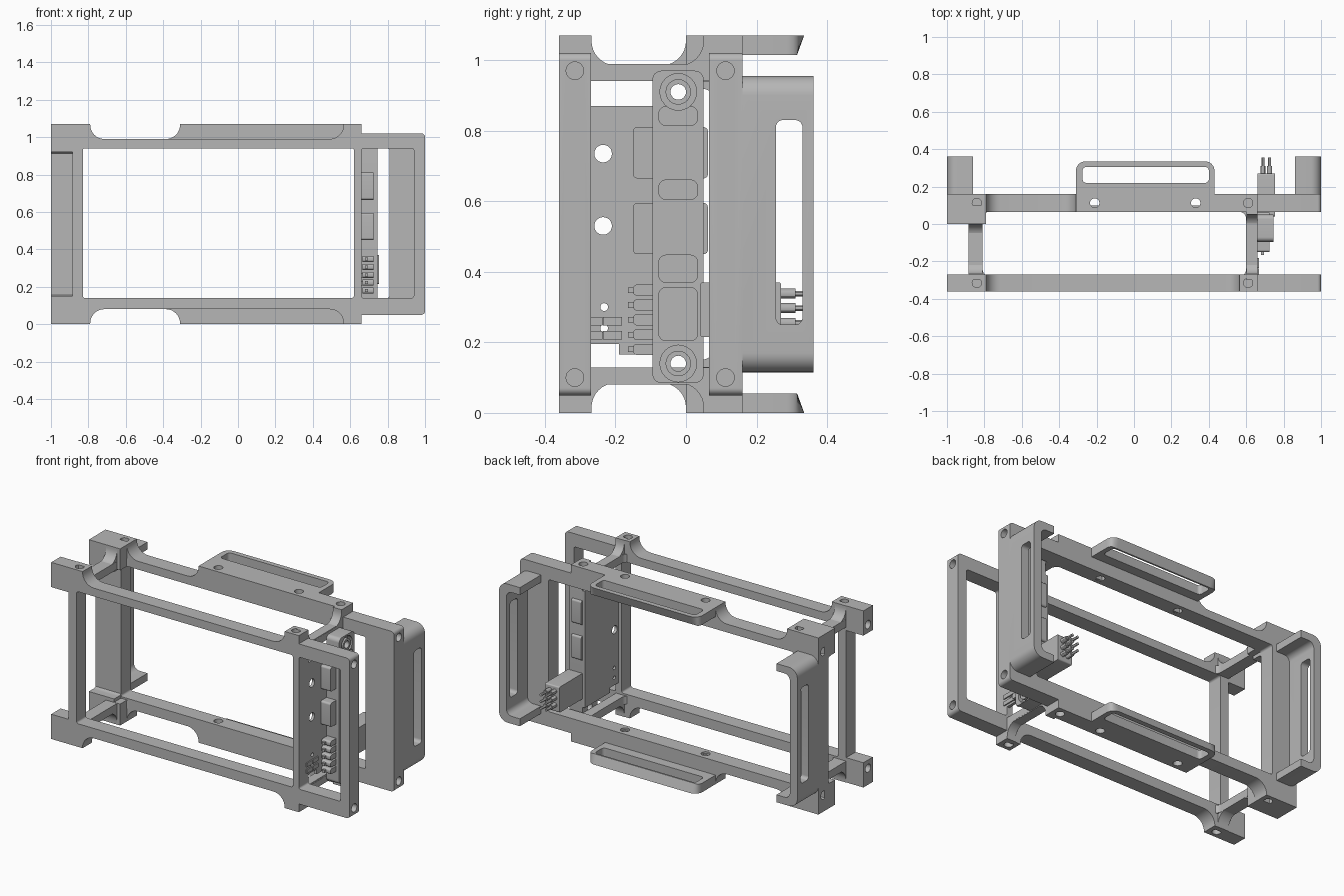
import bpy, bmesh, math
from mathutils import Matrix, Vector

if "Cube" in bpy.data.objects:
    bpy.data.objects.remove(bpy.data.objects["Cube"])

H = 1.07  # total height; the frame is mirrored about its middle
grey = bpy.data.materials.new("machined grey")
grey.use_nodes = True
grey.diffuse_color = (0.47, 0.47, 0.47, 1)
grey.node_tree.nodes["Principled BSDF"].inputs["Base Color"].default_value = (0.47, 0.47, 0.47, 1)

BASIS = {
    "x": Matrix(((0, 0, 1), (1, 0, 0), (0, 1, 0))),
    "y": Matrix(((1, 0, 0), (0, 0, -1), (0, 1, 0))),
    "z": Matrix.Identity(3),
}
parts = []


def rounded(points, steps=8):
    """Outline from (u, v, radius) corners; square corners only are rounded."""
    out = []
    for i, p in enumerate(points):
        c = Vector(p[:2])
        r = p[2] if len(p) > 2 else 0
        if r == 0:
            out.append(c)
            continue
        a = (Vector(points[i - 1][:2]) - c).normalized()
        b = (Vector(points[(i + 1) % len(points)][:2]) - c).normalized()
        for k in range(steps + 1):
            t = math.pi / 2 * k / steps
            out.append(c + r * (a * (1 - math.sin(t)) + b * (1 - math.cos(t))))
    return out


def rect(u0, u1, v0, v1, r=0):
    return rounded([(u0, v0, r), (u1, v0, r), (u1, v1, r), (u0, v1, r)])


def circle(u, v, r, n=24):
    return [Vector((u + r * math.cos(math.tau * k / n), v + r * math.sin(math.tau * k / n))) for k in range(n)]


def mirrored(half):
    """Close an upper half outline with its reflection about mid height."""
    return rounded(half + [(p[0], H - p[1], *p[2:]) for p in reversed(half)])


def flip(loops, side):
    return loops if side > 0 else [[Vector((p.x, H - p.y)) for p in l] for l in loops]


def panel(name, axis, lo, hi, *loops):
    """Solid plate: first loop is the outline, the others are openings."""
    curve = bpy.data.curves.new(name, "CURVE")
    curve.dimensions, curve.fill_mode = "2D", "BOTH"
    curve.extrude = abs(hi - lo) / 2
    for loop in loops:
        s = curve.splines.new("POLY")
        s.points.add(len(loop) - 1)
        for q, p in zip(s.points, loop):
            q.co = (p.x, p.y, 0, 1)
        s.use_cyclic_u = True
    temp = bpy.data.objects.new(name, curve)
    bpy.context.collection.objects.link(temp)
    bpy.context.view_layer.update()
    mesh = bpy.data.meshes.new_from_object(temp.evaluated_get(bpy.context.evaluated_depsgraph_get()))
    bpy.data.objects.remove(temp)
    shift = Vector([(lo + hi) / 2 if a == axis else 0 for a in "xyz"])
    mesh.transform(Matrix.Translation(shift) @ BASIS[axis].to_4x4())
    bm = bmesh.new()
    bm.from_mesh(mesh)
    bmesh.ops.remove_doubles(bm, verts=bm.verts, dist=0.0001)
    bmesh.ops.recalc_face_normals(bm, faces=bm.faces)
    bm.to_mesh(mesh)
    bm.free()
    mesh.materials.clear()
    mesh.materials.append(grey)
    obj = bpy.data.objects.new(name, mesh)
    bpy.context.collection.objects.link(obj)
    parts.append(obj)
    return obj


def box(name, x0, x1, y0, y1, z0, z1, r=0):
    return panel(name, "x", x0, x1, rect(y0, y1, z0, z1, r))


def cut(obj, cutters):
    for c in cutters:
        m = obj.modifiers.new("cut", "BOOLEAN")
        m.operation, m.solver, m.object = "DIFFERENCE", "EXACT", c
    bpy.context.view_layer.update()
    old = obj.data
    new = bpy.data.meshes.new_from_object(obj.evaluated_get(bpy.context.evaluated_depsgraph_get()))
    obj.modifiers.clear()
    obj.data = new
    bpy.data.meshes.remove(old)
    for c in cutters:
        parts.remove(c)
        bpy.data.objects.remove(c)


def drills(y, through=()):
    """Bolt holes from the right end and from above and below."""
    out = []
    for z in (0.10, H - 0.10):
        out.append(panel("drill", "x", 0.9, 1.1, circle(y, z, 0.025)))
        out.append(panel("drill", "x", -1.1, -0.9, circle(y, z, 0.025)))
    for x in (-0.84, 0.61):
        out.append(panel("drill", "z", H - 0.06, H + 0.1, circle(x, y, 0.025)))
        out.append(panel("drill", "z", -0.1, 0.06, circle(x, y, 0.025)))
    for x in through:
        out.append(panel("drill", "z", -0.1, H + 0.1, circle(x, y, 0.025)))
    return out


# Front frame with its main window and the side window
front = panel("front_frame", "y", -0.36, -0.27, mirrored([
    (-0.885, 0.92), (-1, 0.92), (-1, H), (-0.79, H), (-0.79, 0.99, 0.075),
    (0.565, 0.99, 0.075), (0.565, H), (0.66, H), (0.66, 1.02), (1, 1.02, 0.02)]),
    rect(-0.83, 0.62, 0.14, 0.94, 0.012), rect(0.66, 0.94, 0.14, 0.94, 0.012))
cut(front, drills(-0.315))

# Rear frame
rear = panel("rear_frame", "y", 0.065, 0.16, mirrored([
    (-1, H), (-0.79, H), (-0.79, 0.99, 0.075), (-0.31, 0.99, 0.075), (-0.31, H),
    (0.66, H), (0.66, 1.02), (1, 1.02, 0.02)]),
    rect(-0.83, 0.81, 0.14, 0.94, 0.012))
cut(rear, drills(0.112, through=(-0.21, 0.33)))

# Parts repeated at the top and bottom
for side, label in ((1, "top"), (-1, "bottom")):
    def zz(z):
        return z if side > 0 else H - z

    # Ring of cross struts joining the two frames
    panel(label + "_strut_ring", "z", zz(0.941), zz(0.989),
          rect(-0.885, 0.658, -0.3, 0.1), rect(-0.81, 0.6, -0.28, 0.066, 0.04))
    # Struts flare up into the corner blocks
    for name, x0, x1, y1 in (("left", 0.601, 0.659, 0.05), ("right", -0.884, -0.811, 0.0)):
        flare = rounded([(-0.3, 0.95), (-0.3, H), (-0.268, H), (-0.268, 0.985, 0.07),
                         (y1, 0.985, 0.07), (y1, H), (0.075, H), (0.075, 0.95)])
        panel(f"{label}_{name}_flare", "x", x0, x1, *flip([flare], side))
    # Deep corner block with a fillet onto the rear post
    block = rounded([(0, H), (0.1, H), (0.1, 0.86), (0.09, 0.86), (0.09, 0.92, 0.05), (0, 0.92)])
    panel(label + "_corner_block", "x", -1, -0.83, *flip([block], side))
    box(label + "_corner_block_end", -0.831, -0.79, 0, 0.1, min(zz(0.94), zz(H)), max(zz(0.94), zz(H)))
    # Slotted rear tab, chamfered on its inner edge
    tab = panel(label + "_rear_tab", "z", zz(1.015), zz(H),
                rounded([(-0.31, 0.15), (0.43, 0.15), (0.43, 0.335, 0.05), (-0.31, 0.335, 0.05)]),
                rect(-0.275, 0.40, 0.22, 0.305, 0.02))
    for v in tab.data.vertices:
        if abs(v.co.z - zz(1.015)) < 0.001:
            v.co.y = min(v.co.y, 0.315)

# Channel shaped handles at both ends
for s, name in ((1, "left"), (-1, "right")):
    half = [(s * 0.95, 0.91, 0.035), (s * 0.86, 0.91), (s * 0.86, 0.955), (s * 1, 0.955, 0.055)]
    handle = panel(name + "_handle", "y", 0.15, 0.362, mirrored(half))
    cut(handle, [panel("slot", "x", s * 0.9, s * 1.1, rect(0.255, 0.33, 0.25, 0.83, 0.02))])

# Circuit board
panel("circuit_board", "x", 0.643, 0.66,
      rounded([(-0.28, 0.195), (-0.19, 0.195), (-0.19, 0.165), (0.05, 0.165), (0.05, 0.87), (-0.28, 0.87)]),
      circle(-0.235, 0.735, 0.025), circle(-0.235, 0.53, 0.025),
      circle(-0.232, 0.3, 0.011), circle(-0.232, 0.24, 0.011))
for z in (0.22, 0.26):
    for y in (-0.265, -0.21):
        box("board_pad", 0.655, 0.667, y - 0.025, y + 0.028, z - 0.012, z + 0.012)

# Module carrier with bolt bosses and recessed pockets
carrier = panel("module_carrier", "x", 0.659, 0.745, rect(-0.095, 0.05, 0.085, 0.97, 0.025),
                circle(-0.022, 0.91, 0.022), circle(-0.022, 0.14, 0.022))
pockets = [panel("pocket", "x", 0.725, 0.8, rect(-0.077, 0.033, a, b, 0.02))
           for a, b in ((0.815, 0.868), (0.605, 0.66), (0.37, 0.447), (0.205, 0.355))]
pockets += [panel("boss_relief", "x", 0.715, 0.8, circle(-0.022, z, 0.052), circle(-0.022, z, 0.036))
            for z in (0.91, 0.14)]
cut(carrier, pockets)

# Relay blocks
for z in (0.45, 0.665):
    box("relay_block", 0.659, 0.725, -0.15, 0.062, z, z + 0.145, 0.012)

# Row of terminals
for k in range(5):
    z = 0.18 + k * 0.042
    box("terminal", 0.665, 0.725, -0.15, -0.08, z - 0.016, z + 0.016, 0.012)
    box("terminal_lead", 0.68, 0.695, -0.165, -0.14, z - 0.008, z + 0.008)

# Rear connector and its pins
box("connector", 0.659, 0.755, 0.04, 0.27, 0.215, 0.37, 0.008)
for x in (0.69, 0.725):
    for z in (0.255, 0.297, 0.338):
        panel("connector_collar", "y", 0.26, 0.31, circle(x, z, 0.014, 12))
        panel("connector_pin", "y", 0.3, 0.355, circle(x, z, 0.008, 12))

# Smooth the rounded surfaces, keep edges sharp
bpy.ops.object.select_all(action="DESELECT")
for obj in parts:
    obj.select_set(True)
bpy.context.view_layer.objects.active = parts[0]
bpy.ops.object.shade_smooth_by_angle(angle=math.radians(30))
